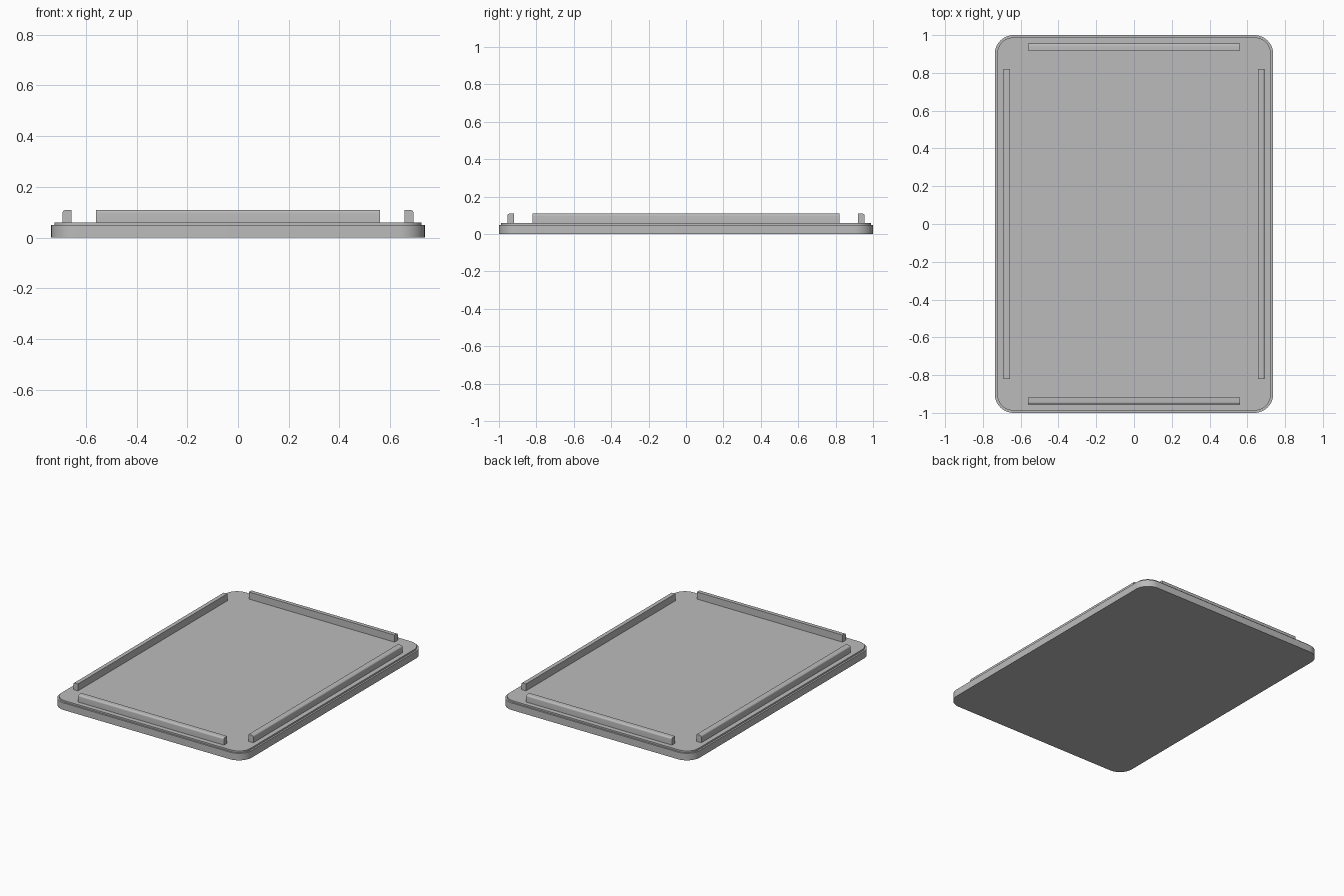
import bpy
import math

cube = bpy.data.objects.get("Cube")
if cube:
    bpy.data.objects.remove(cube, do_unlink=True)

grey = bpy.data.materials.new("light grey plastic")
grey.use_nodes = True
COLOUR = (0.5, 0.5, 0.5, 1)
grey.diffuse_color = COLOUR
grey.node_tree.nodes["Principled BSDF"].inputs["Base Color"].default_value = COLOUR


def add_mesh(name, verts, faces):
    mesh = bpy.data.meshes.new(name)
    mesh.from_pydata(verts, [], faces)
    mesh.materials.append(grey)
    obj = bpy.data.objects.new(name, mesh)
    bpy.context.collection.objects.link(obj)
    bpy.ops.object.select_all(action="DESELECT")
    obj.select_set(True)
    bpy.context.view_layer.objects.active = obj
    bpy.ops.object.shade_smooth_by_angle(angle=math.radians(30))
    return obj


def loft(name, rings):
    """Join equal rings of points with quads and cap both ends."""
    n = len(rings[0])
    faces = [tuple(reversed(range(n)))]
    for r in range(len(rings) - 1):
        a, b = r * n, (r + 1) * n
        faces += [(a + i, a + (i + 1) % n, b + (i + 1) % n, b + i) for i in range(n)]
    faces.append(tuple(range((len(rings) - 1) * n, len(rings) * n)))
    return add_mesh(name, [p for ring in rings for p in ring], faces)


def rounded_ring(half_x, half_y, radius, z, steps=12):
    """Counter-clockwise rounded rectangle."""
    ring = []
    for quarter, (sx, sy) in enumerate([(1, 1), (-1, 1), (-1, -1), (1, -1)]):
        for s in range(steps + 1):
            a = math.pi / 2 * (quarter + s / steps)
            ring.append((sx * (half_x - radius) + radius * math.cos(a),
                         sy * (half_y - radius) + radius * math.sin(a), z))
    return ring


# Lid plate with a small step around its top edge
HALF_X, HALF_Y, RADIUS, STEP = 0.737, 1.0, 0.1, 0.012
PLATE_TOP = 0.06
outer = (HALF_X, HALF_Y, RADIUS)
inner = tuple(v - STEP for v in outer)
loft("lid_plate", [rounded_ring(*outer, 0), rounded_ring(*outer, 0.049),
                   rounded_ring(*inner, 0.049), rounded_ring(*inner, PLATE_TOP)])


def rail(name, outer_edge, half_length, turn):
    """Upright rail whose upper outside edge is rounded."""
    width, top, fillet = 0.036, 0.109, 0.012
    profile = [(outer_edge - width, PLATE_TOP), (outer_edge, PLATE_TOP)]
    for s in range(7):
        a = math.pi / 2 * s / 6
        profile.append((outer_edge - fillet + fillet * math.cos(a),
                        top - fillet + fillet * math.sin(a)))
    profile.append((outer_edge - width, top))
    obj = loft(name, [[(x, y, z) for x, z in profile]
                      for y in (half_length, -half_length)])
    obj.rotation_euler.z = turn


# Four locating rails, one along each side
rail("left_rail", 0.692, 0.82, 0)
rail("back_rail", 0.955, 0.56, math.pi / 2)
rail("right_rail", 0.692, 0.82, math.pi)
rail("front_rail", 0.955, 0.56, -math.pi / 2)
